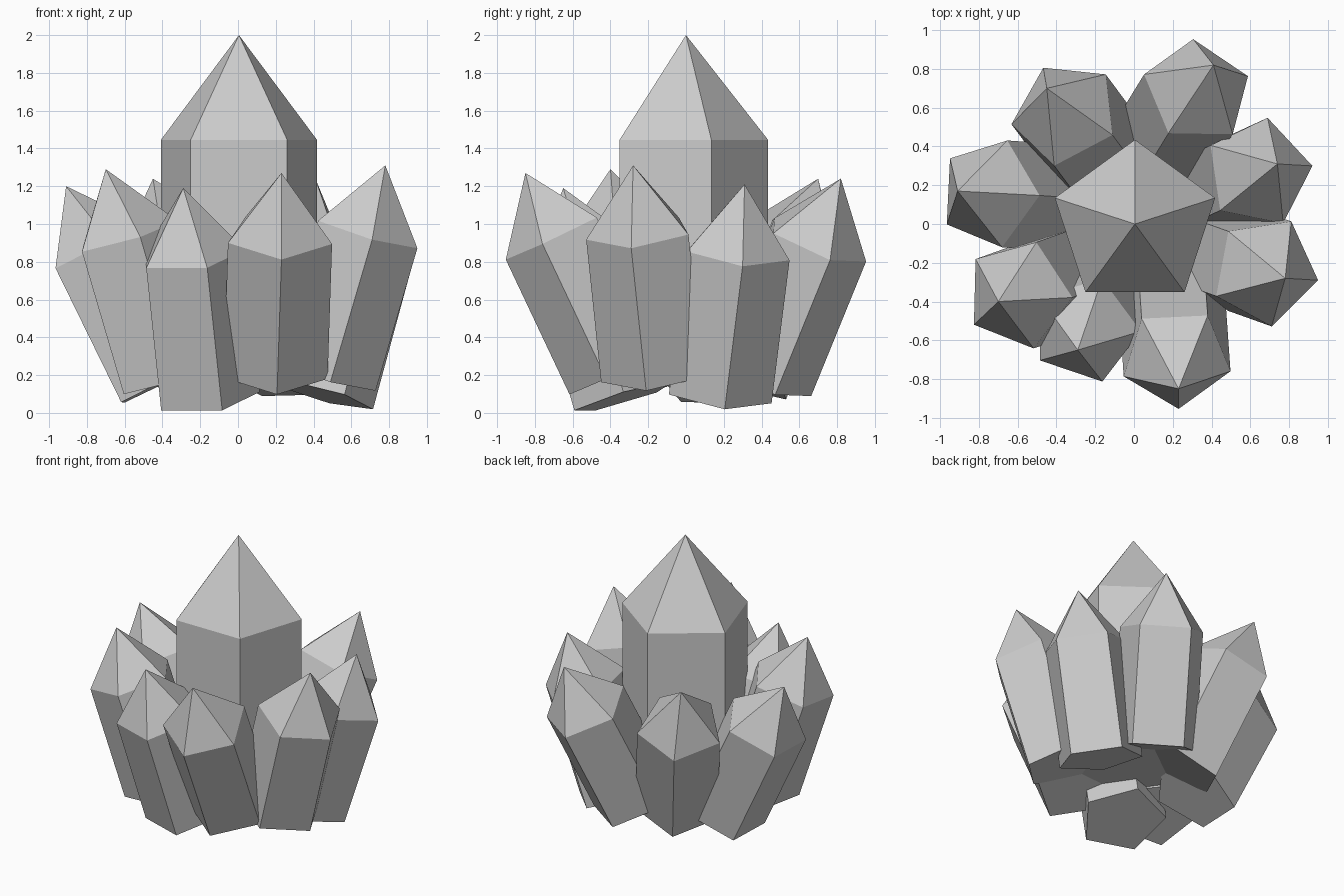
import bpy, bmesh, math
from mathutils import Vector

if "Cube" in bpy.data.objects:
    bpy.data.objects.remove(bpy.data.objects["Cube"])

RADIUS, CAP, BODY = 0.29, 0.37, 0.79   # one crystal shape, reused everywhere


def crystal(name, tip, axis, corner, s=1.0):
    """Five-sided prism with a pointed cap; corner is one shoulder vertex, fixing the roll."""
    tip, n = Vector(tip), Vector(axis).normalized()
    shoulder = tip - n * CAP * s
    foot = shoulder - n * BODY * s
    u = Vector(corner) - shoulder
    u = (u - n * u.dot(n)).normalized()
    v = n.cross(u)
    bm = bmesh.new()

    def ring(c):
        return [bm.verts.new(c + RADIUS * s * (u * math.cos(a) + v * math.sin(a)))
                for a in (2 * math.pi * i / 5 for i in range(5))]

    low, high, top = ring(foot), ring(shoulder), bm.verts.new(tip)
    bm.faces.new(low[::-1])
    for i in range(5):
        j = (i + 1) % 5
        bm.faces.new((low[i], low[j], high[j], high[i]))
        bm.faces.new((high[i], high[j], top))
    me = bpy.data.meshes.new(name)
    bm.to_mesh(me)
    bm.free()
    bpy.context.collection.objects.link(bpy.data.objects.new(name, me))


# Large upright crystal
crystal("centre_crystal", (0.005, 0, 2.0), (0, 0, 1), (0.005, 0.44, 1.45), 1.5)

# Ring of leaning crystals: tip, axis direction, one shoulder corner
outer = [
    ((0.41, 0.82, 1.24), (0.226, 0.368, 0.902), (0.305, 0.955, 0.80)),
    ((-0.45, 0.70, 1.24), (-0.26, 0.35, 0.90), (-0.47, 0.81, 0.783)),
    ((-0.91, 0.17, 1.20), (-0.44, 0.03, 0.898), (-0.965, 0.0, 0.77)),
    ((-0.70, -0.40, 1.29), (-0.28, -0.10, 0.955), (-0.815, -0.51, 0.88)),
    ((-0.29, -0.65, 1.19), (-0.10, -0.28, 0.951), (-0.48, -0.70, 0.77)),
    ((0.23, -0.85, 1.27), (0.03, -0.427, 0.904), (0.23, -0.95, 0.81)),
    ((0.78, -0.28, 1.31), (0.28, -0.10, 0.955), (0.95, -0.29, 0.87)),
    ((0.74, 0.31, 1.21), (0.26, 0.12, 0.957), (0.92, 0.30, 0.78)),
]
for i, (tip, axis, corner) in enumerate(outer, 1):
    crystal(f"outer_crystal_{i}", tip, axis, corner)
